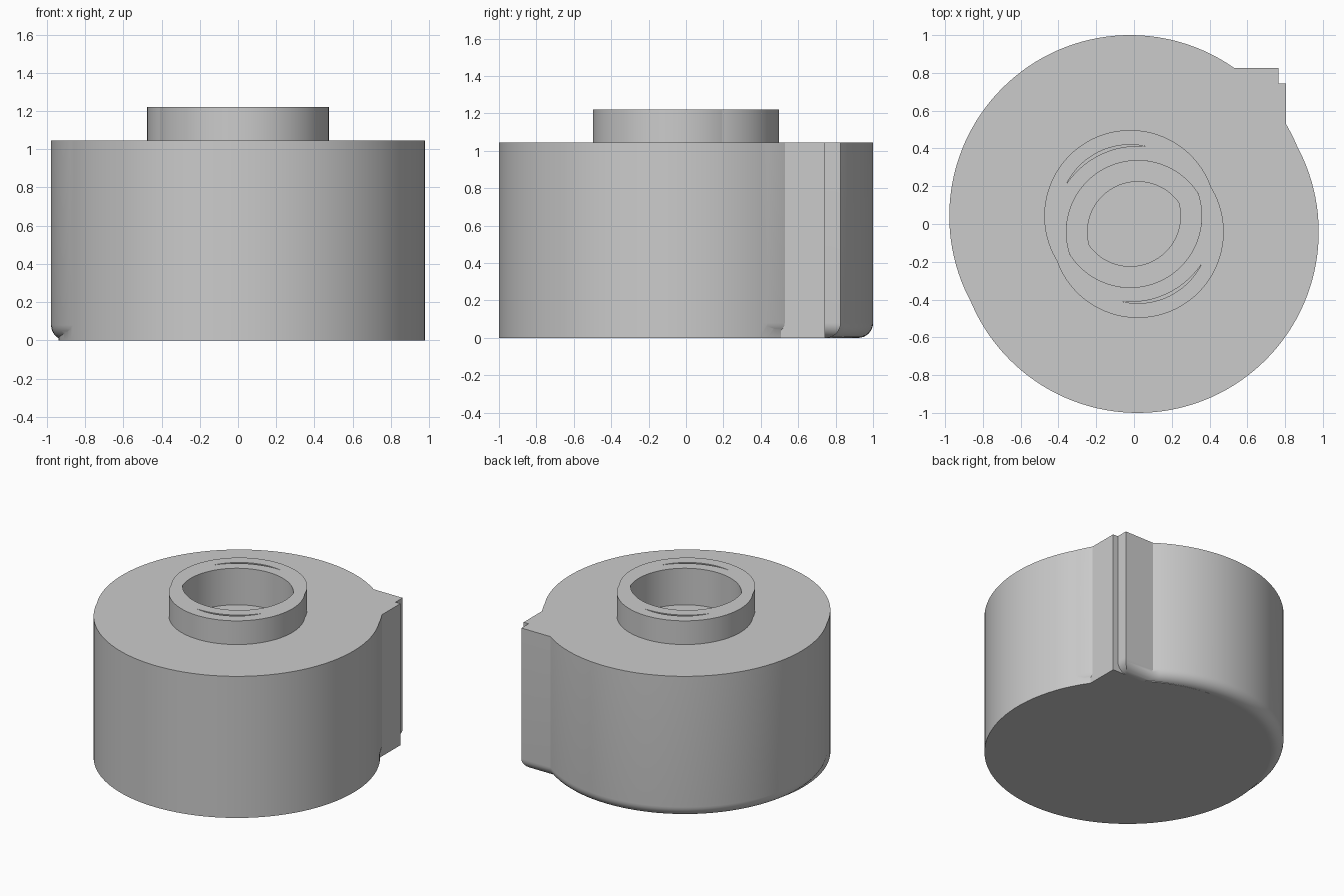
import bpy
import bmesh
from math import sin, cos, tau, radians, sqrt
from mathutils import Vector

cube = bpy.data.objects.get("Cube")
if cube:
    bpy.data.objects.remove(cube, do_unlink=True)

# Two identical forms are merged, shifted to either side of the centre
SHIFT = Vector((-0.02, 0.042))
BODY_R, COLLAR_R, BORE_R, WELL_R = 0.958, 0.455, 0.378, 0.266
BODY_TOP, COLLAR_TOP, BORE_FLOOR, WELL_FLOOR = 1.045, 1.22, 0.95, 0.3
CORNER = 0.785
SEGMENTS = 128

grey = bpy.data.materials.new("plain grey")
grey.use_nodes = True
colour = (0.6, 0.6, 0.6, 1)
grey.diffuse_color = colour
grey.node_tree.nodes["Principled BSDF"].inputs["Base Color"].default_value = colour


def circle(radius, centre):
    return [centre + radius * Vector((cos(tau * i / SEGMENTS), sin(tau * i / SEGMENTS)))
            for i in range(SEGMENTS)]


def body_outline(centre):
    """Circle with a square corner at the back."""
    reach = sqrt(BODY_R ** 2 - CORNER ** 2)
    start = Vector((reach, CORNER))
    a0 = start.angle(Vector((1, 0)))
    sweep = tau - 2 * (a0 - radians(45))
    points = [centre + BODY_R * Vector((cos(a0 + sweep * i / SEGMENTS),
                                        sin(a0 + sweep * i / SEGMENTS)))
              for i in range(SEGMENTS + 1)]
    return points + [centre + Vector((CORNER, CORNER))]


def lens(radius):
    """Overlap of the two shifted circles."""
    points = []
    for i in range(SEGMENTS):
        ray = Vector((cos(tau * i / SEGMENTS), sin(tau * i / SEGMENTS)))
        lengths = []
        for c in (SHIFT, -SHIFT):
            along = ray.dot(c)
            lengths.append(along + sqrt(along ** 2 + radius ** 2 - c.length_squared))
        points.append(ray * min(lengths))
    return points


def prism(name, outline, low, high, fillet=0):
    bm = bmesh.new()
    base = bm.faces.new([bm.verts.new((p.x, p.y, low)) for p in outline])
    rim = list(base.edges)
    top = bmesh.ops.extrude_face_region(bm, geom=[base], use_keep_orig=True)
    moved = [g for g in top["geom"] if isinstance(g, bmesh.types.BMVert)]
    bmesh.ops.translate(bm, verts=moved, vec=(0, 0, high - low))
    bmesh.ops.recalc_face_normals(bm, faces=bm.faces)
    if fillet:
        bmesh.ops.bevel(bm, geom=rim, offset=fillet, segments=8, profile=0.5,
                        affect='EDGES', clamp_overlap=False)
    mesh = bpy.data.meshes.new(name)
    bm.to_mesh(mesh)
    bm.free()
    obj = bpy.data.objects.new(name, mesh)
    bpy.context.collection.objects.link(obj)
    mesh.materials.append(grey)
    return obj


def combine(obj, tool, operation):
    """Apply a boolean and discard the tool."""
    mod = obj.modifiers.new("combine", 'BOOLEAN')
    mod.operation, mod.solver, mod.object = operation, 'EXACT', tool
    bpy.context.view_layer.update()
    result = bpy.data.meshes.new_from_object(
        obj.evaluated_get(bpy.context.evaluated_depsgraph_get()))
    obj.modifiers.clear()
    obj.data = result
    bpy.data.objects.remove(tool, do_unlink=True)


# Body: one half rounded underneath, the other square-edged
body = prism("body", body_outline(SHIFT), 0, BODY_TOP, fillet=0.08)
combine(body, prism("body_half", body_outline(-SHIFT), 0, BODY_TOP), 'UNION')

# Stepped socket
combine(body, prism("bore_cutter", lens(BORE_R), BORE_FLOOR, COLLAR_TOP), 'DIFFERENCE')
combine(body, prism("well_cutter", lens(WELL_R), WELL_FLOOR, COLLAR_TOP), 'DIFFERENCE')


def ring(name, centre):
    tube = prism(name, circle(COLLAR_R, centre), BODY_TOP, COLLAR_TOP)
    cutter = prism("ring_cutter", circle(BORE_R, centre), BODY_TOP - 0.1, COLLAR_TOP + 0.1)
    combine(tube, cutter, 'DIFFERENCE')
    return tube


# Collar: two merged rings, leaving thin crescent slots
collar = ring("collar", SHIFT)
combine(collar, ring("collar_half", -SHIFT), 'UNION')

for obj in (body, collar):
    bpy.ops.object.select_all(action='DESELECT')
    obj.select_set(True)
    bpy.context.view_layer.objects.active = obj
    bpy.ops.object.shade_smooth_by_angle(angle=radians(30))
